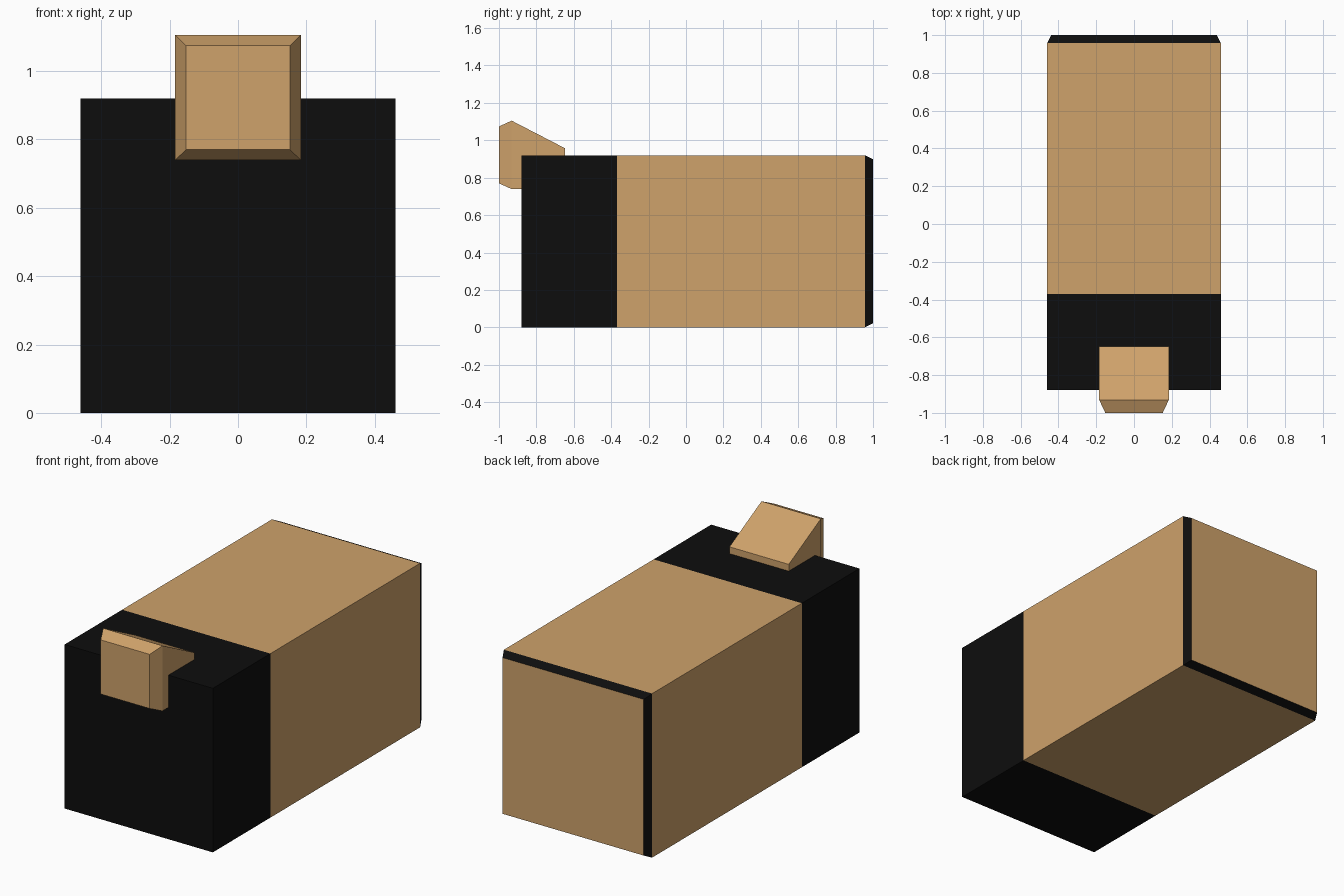
import bpy, bmesh

if "Cube" in bpy.data.objects:
    bpy.data.objects.remove(bpy.data.objects["Cube"])


def material(name, rgb):
    m = bpy.data.materials.new(name)
    m.diffuse_color = (*rgb, 1.0)
    m.use_nodes = True
    m.node_tree.nodes["Principled BSDF"].inputs["Base Color"].default_value = m.diffuse_color
    return m


tan = material("tan", (0.62, 0.36, 0.145))
black = material("black", (0.004, 0.004, 0.004))


def loft(name, rings, span_mats, cap_mats, mats):
    """Loft rectangles (y, half_width, z_bottom, z_top) along y into a closed solid."""
    bm = bmesh.new()
    loops = [[bm.verts.new(p) for p in ((-w, y, lo), (w, y, lo), (w, y, hi), (-w, y, hi))]
             for y, w, lo, hi in rings]
    for a, b, mi in zip(loops, loops[1:], span_mats):
        for i in range(4):
            j = (i + 1) % 4
            bm.faces.new((a[i], a[j], b[j], b[i])).material_index = mi
    bm.faces.new(loops[0]).material_index = cap_mats[0]
    bm.faces.new(loops[-1]).material_index = cap_mats[1]
    bmesh.ops.recalc_face_normals(bm, faces=bm.faces)
    mesh = bpy.data.meshes.new(name)
    bm.to_mesh(mesh)
    bm.free()
    for m in mats:
        mesh.materials.append(m)
    ob = bpy.data.objects.new(name, mesh)
    bpy.context.collection.objects.link(ob)
    return ob


# Main block: black front section, tan middle, black chamfer round a tan back panel
loft("body_block",
     [(-0.88, 0.46, 0.0, 0.92), (-0.37, 0.46, 0.0, 0.92),
      (0.957, 0.46, 0.0, 0.92), (1.0, 0.438, 0.022, 0.898)],
     (1, 0, 1), (1, 0), (tan, black))

# Chamfered wedge block set into the front top edge
loft("front_wedge",
     [(-1.0, 0.152, 0.77, 1.074), (-0.932, 0.184, 0.739, 1.105),
      (-0.648, 0.184, 0.739, 0.958)],
     (0, 0), (0, 0), (tan,))
